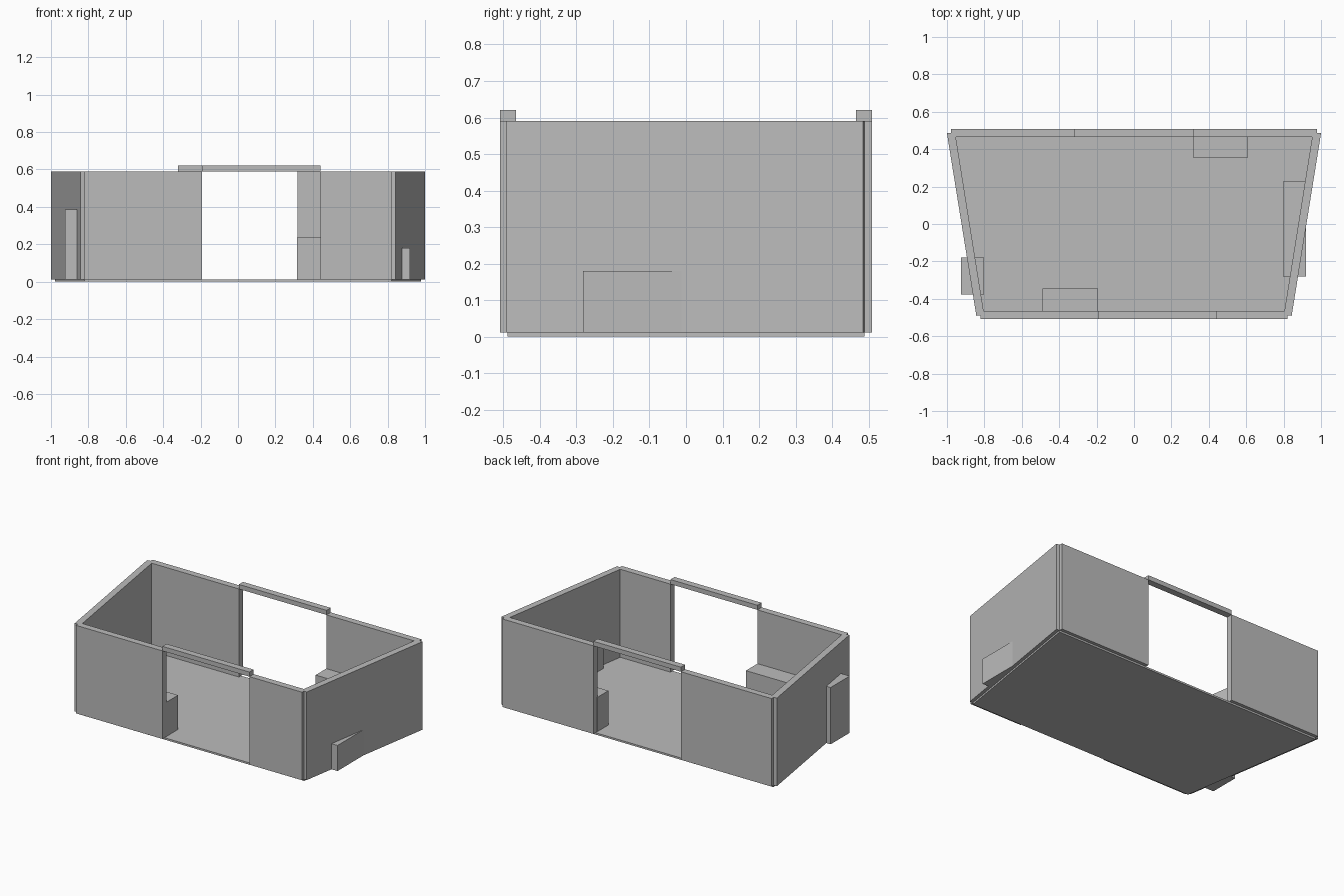
import bpy, bmesh

if "Cube" in bpy.data.objects:
    bpy.data.objects.remove(bpy.data.objects["Cube"])

grey = bpy.data.materials.new("plain grey")
grey.diffuse_color = (0.5, 0.5, 0.5, 1)
grey.use_nodes = True
grey.node_tree.nodes["Principled BSDF"].inputs["Base Color"].default_value = grey.diffuse_color


def prism(name, outline, z0, z1):
    """Extrude a plan outline between two heights."""
    bm = bmesh.new()
    base = bm.faces.new([bm.verts.new((x, y, z0)) for x, y in outline])
    top = bmesh.ops.extrude_face_region(bm, geom=[base])["geom"]
    bmesh.ops.translate(bm, vec=(0, 0, z1 - z0),
                        verts=[v for v in top if isinstance(v, bmesh.types.BMVert)])
    bmesh.ops.recalc_face_normals(bm, faces=bm.faces)
    mesh = bpy.data.meshes.new(name)
    bm.to_mesh(mesh)
    bm.free()
    mesh.materials.append(grey)
    obj = bpy.data.objects.new(name, mesh)
    bpy.context.collection.objects.link(obj)
    return obj


def box(name, x0, x1, y0, y1, z0, z1):
    return prism(name, [(x0, y0), (x1, y0), (x1, y1), (x0, y1)], z0, z1)


FLOOR, TOP, LINTEL = 0.012, 0.59, 0.62

# Trapezoid floor slab
prism("floor", [(-0.822, -0.488), (0.822, -0.488), (0.978, 0.488), (-0.978, 0.488)], 0, FLOOR)

# Front and back walls, each split by an opening with a lintel on top
for side, half, y0, y1, a, b in (("front", 0.822, -0.509, -0.466, -0.193, 0.44),
                                 ("back", 0.978, 0.466, 0.509, -0.32, 0.317)):
    box(side + "_wall_left", -half, a, y0, y1, FLOOR, TOP)
    box(side + "_wall_right", b, half, y0, y1, FLOOR, TOP)
    box(side + "_lintel", a, b, y0, y1, TOP, LINTEL)

# Slanted side walls
for side, s in (("left", -1), ("right", 1)):
    prism(side + "_wall", [(s * 0.843, -0.491), (s * 1.0, 0.485),
                           (s * 0.957, 0.491), (s * 0.801, -0.485)], FLOOR, TOP)

# Furniture blocks, two of which poke through the side walls
box("front_counter", -0.488, -0.193, -0.466, -0.346, FLOOR, 0.237)
box("back_counter", 0.315, 0.61, 0.355, 0.47, FLOOR, 0.237)
box("left_cabinet", -0.924, -0.802, -0.378, -0.18, FLOOR, 0.385)
box("right_bench", 0.796, 0.92, -0.282, 0.228, FLOOR, 0.18)
